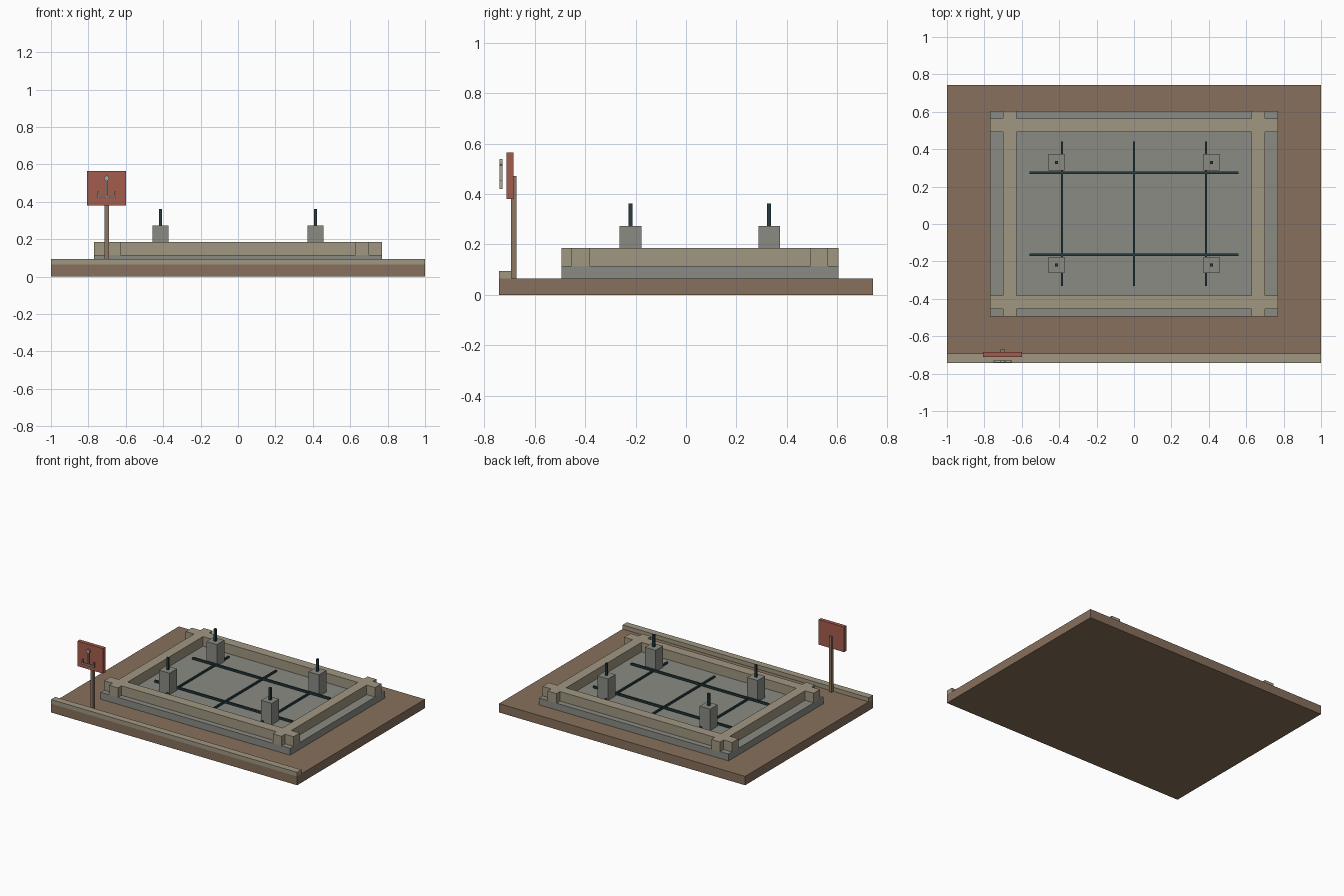
import bpy
from math import pi

cube = bpy.data.objects.get("Cube")
if cube:
    bpy.data.objects.remove(cube, do_unlink=True)


def srgb(*rgb):
    return tuple((c / 255 / 12.92) if c < 11 else ((c / 255 + 0.055) / 1.055) ** 2.4 for c in rgb) + (1.0,)


def material(name, *rgb):
    m = bpy.data.materials.new(name)
    m.use_nodes = True
    m.diffuse_color = srgb(*rgb)
    m.node_tree.nodes["Principled BSDF"].inputs["Base Color"].default_value = srgb(*rgb)
    return m


earth = material("earth", 135, 112, 92)
concrete = material("concrete", 139, 139, 132)
timber = material("pale timber", 161, 151, 130)
steel = material("dark steel", 38, 60, 62)
red = material("sign red", 165, 92, 77)
wood = material("post wood", 142, 118, 97)
pale = material("symbol grey", 168, 165, 150)


def box(name, mat, x, y, z):
    """Box spanning the given (low, high) ranges."""
    spans = (x, y, z)
    bpy.ops.mesh.primitive_cube_add(size=1, location=[(a + b) / 2 for a, b in spans])
    ob = bpy.context.object
    ob.name = name
    ob.scale = [b - a for a, b in spans]
    bpy.ops.object.transform_apply(location=False, rotation=False, scale=True)
    ob.data.materials.append(mat)
    return ob


def around(c, half):
    return (c - half, c + half)


# Ground and front kerb
GROUND, SLAB, BEAM = 0.065, 0.115, 0.185
box("ground", earth, (-1, 1), (-0.742, 0.742), (0, GROUND))
box("front_kerb", timber, (-1, 1), (-0.742, -0.692), (GROUND, 0.095))

# Foundation slab with crossing formwork beams
MID = 0.055
box("foundation_slab", concrete, (-0.77, 0.77), around(MID, 0.55), (GROUND, SLAB))
for side, s in (("left", 1), ("right", -1)):
    box(side + "_beam", timber, around(s * 0.665, 0.036), around(MID, 0.55), (SLAB, BEAM))
for side, s in (("back", 1), ("front", -1)):
    box(side + "_beam", timber, (-0.77, 0.77), around(MID + s * 0.473, 0.036), (SLAB, BEAM))

# Reinforcing grid
for i, x in enumerate((-0.385, 0, 0.385)):
    box(f"long_bar_{i}", steel, around(x, 0.006), around(MID, 0.387), (SLAB, 0.128))
for i, s in enumerate((-1, 1)):
    box(f"cross_bar_{i}", steel, (-0.56, 0.56), around(MID + s * 0.22, 0.007), (0.122, 0.136))

# Column stubs with starter bars
for sx in (-1, 1):
    for sy in (-1, 1):
        x, y = sx * 0.415, MID + sy * 0.275
        tag = ("front" if sy < 0 else "back") + ("_left" if sx > 0 else "_right")
        box(tag + "_column", concrete, around(x, 0.043), around(y, 0.043), (SLAB, 0.273))
        box(tag + "_starter_bar", steel, around(x, 0.008), around(y, 0.008), (0.27, 0.362))

# Sign board on its post
SX = -0.702
box("sign_post", wood, around(SX, 0.011), (-0.694, -0.672), (GROUND, 0.472))
box("sign_board", red, around(SX, 0.104), (-0.712, -0.684), (0.381, 0.565))

# Raised anchor shape in front of the board
DEPTH = (-0.74, -0.729)
bpy.ops.mesh.primitive_cylinder_add(vertices=12, radius=0.014, depth=0.011,
                                    location=(SX, -0.7345, 0.526), rotation=(pi / 2, 0, 0))
ring = bpy.context.object
ring.name = "anchor_head"
ring.data.materials.append(pale)
box("anchor_shank", pale, around(SX, 0.004), DEPTH, (0.42, 0.515))
for side, s in (("left", 1), ("right", -1)):
    box(side + "_anchor_arm", pale, around(SX + s * 0.027, 0.023), DEPTH, (0.42, 0.43))
    box(side + "_anchor_fluke", pale, around(SX + s * 0.046, 0.004), DEPTH, (0.43, 0.455))
